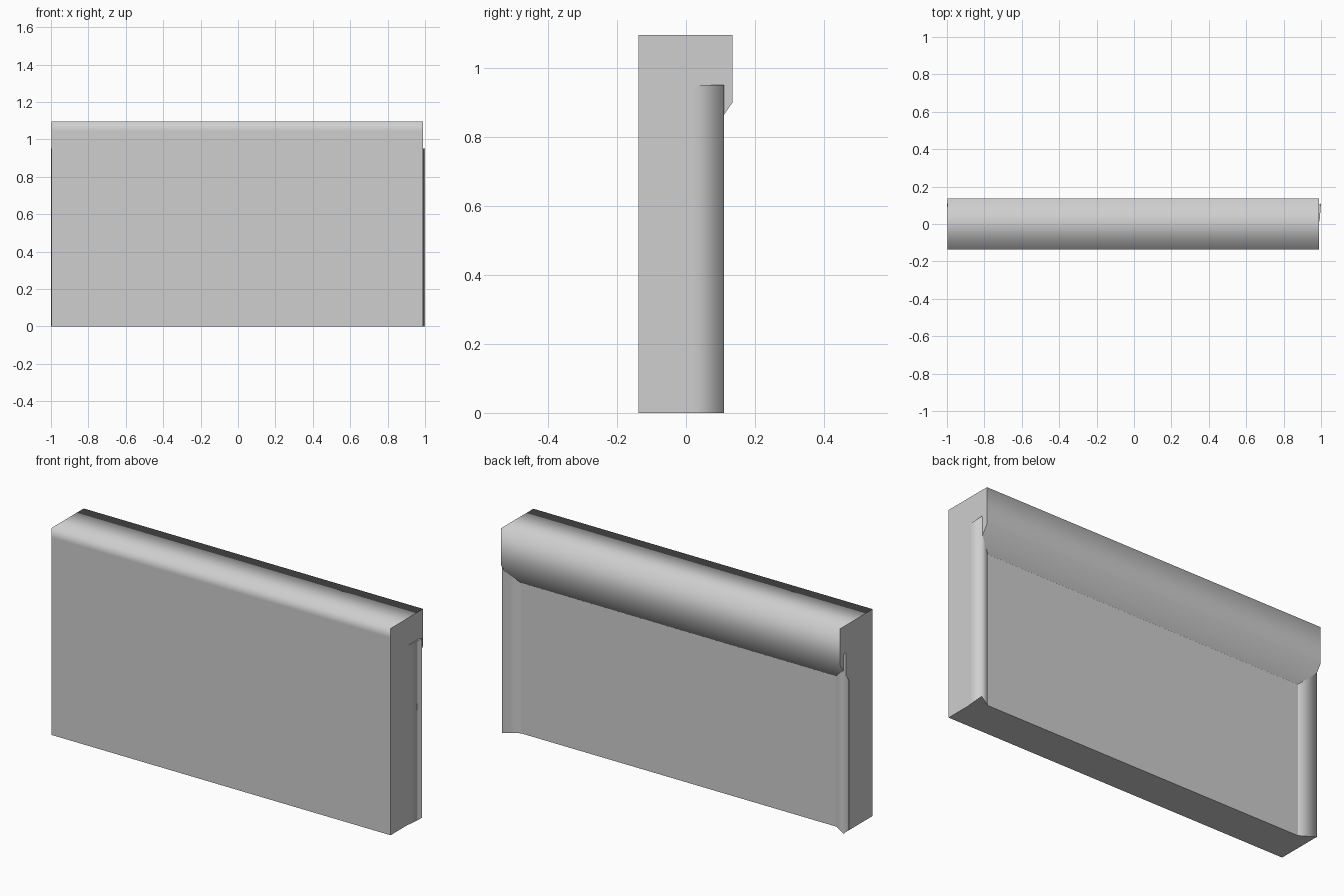
import bpy
import bmesh

cube = bpy.data.objects.get("Cube")
if cube:
    bpy.data.objects.remove(cube, do_unlink=True)

GREY = (0.62, 0.62, 0.62, 1.0)
grey = bpy.data.materials.new("plain_grey")
grey.use_nodes = True
grey.diffuse_color = GREY
grey.node_tree.nodes["Principled BSDF"].inputs["Base Color"].default_value = GREY


def prism(name, start, end, sharp):
    """Join two matching outlines; the corners listed in sharp keep hard edges."""
    bm = bmesh.new()
    a = [bm.verts.new(p) for p in start]
    b = [bm.verts.new(p) for p in end]
    count = len(a)
    for i in range(count):
        j = (i + 1) % count
        bm.faces.new((a[i], a[j], b[j], b[i])).smooth = True
    caps = [bm.faces.new(a), bm.faces.new(b)]
    for cap in caps:
        for edge in cap.edges:
            edge.smooth = False
    for i in sharp:
        bm.edges.get((a[i], b[i])).smooth = False
    bmesh.ops.recalc_face_normals(bm, faces=bm.faces)
    mesh = bpy.data.meshes.new(name)
    bm.to_mesh(mesh)
    bm.free()
    mesh.materials.append(grey)
    obj = bpy.data.objects.new(name, mesh)
    bpy.context.collection.objects.link(obj)
    return obj


# Upright panel whose softly shaded top overhangs the back (y, z outline)
panel = [(-0.137, 0), (-0.137, 1.045), (-0.137, 1.095), (0.135, 1.095),
         (0.135, 0.9), (0.063, 0.797), (0.063, 0)]
prism("panel_with_hood",
      [(-0.998, y, z) for y, z in panel],
      [(0.99, y, z) for y, z in panel],
      sharp=(0, 5, 6))

# Wedge-shaped posts along both back edges (x, y outline)
post = [(0.992, 0.012), (1.0, 0.11), (0.922, 0.062)]
for side, sign in (("left", 1), ("right", -1)):
    prism(side + "_post",
          [(sign * x, y, 0) for x, y in post],
          [(sign * x, y, 0.95) for x, y in post],
          sharp=(0, 2))
